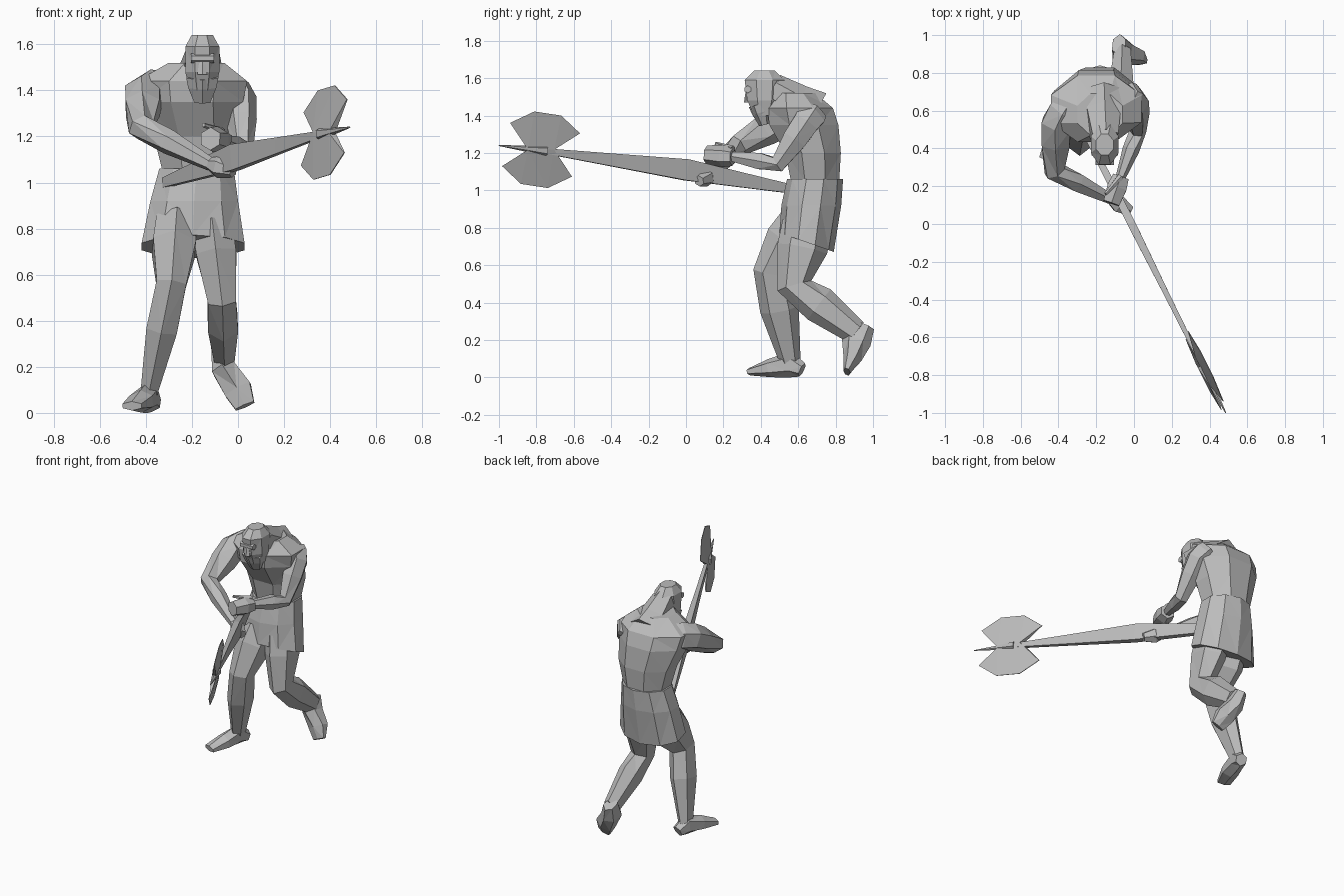
import bpy, bmesh
from mathutils import Vector
from math import cos, sin, pi, radians

default_cube = bpy.data.objects.get("Cube")
if default_cube:
    bpy.data.objects.remove(default_cube)

GREY = (0.5, 0.5, 0.5, 1)
plain_grey = bpy.data.materials.new("plain_grey")
plain_grey.use_nodes = True
plain_grey.diffuse_color = GREY
plain_grey.node_tree.nodes["Principled BSDF"].inputs["Base Color"].default_value = GREY

SIDE, FRONT, UP = Vector((1, 0, 0)), Vector((0, -1, 0)), Vector((0, 0, 1))


def finish(name, bm):
    """Triangulate the part and add it to the scene with flat faces."""
    bmesh.ops.triangulate(bm, faces=bm.faces[:])
    bmesh.ops.recalc_face_normals(bm, faces=bm.faces[:])
    mesh = bpy.data.meshes.new(name)
    bm.to_mesh(mesh)
    bm.free()
    mesh.materials.append(plain_grey)
    part = bpy.data.objects.new(name, mesh)
    bpy.context.collection.objects.link(part)


def loft(name, rings, sides=6, facing=FRONT, level=False, adjust=None):
    """Skin rings of (centre, half width, half depth) along their path."""
    bm = bmesh.new()
    centres = [Vector(centre) for centre, width, depth in rings]
    last = len(rings) - 1
    loops = []
    for i, (centre, width, depth) in enumerate(rings):
        along = (centres[min(i + 1, last)] - centres[max(i - 1, 0)]).normalized()
        if level:
            along = UP
        out = (facing - facing.dot(along) * along).normalized()
        across = along.cross(out)
        loop = []
        for k in range(sides):
            angle = 2 * pi * (k + 0.5) / sides
            corner = centres[i] + across * cos(angle) * width + out * sin(angle) * depth
            if adjust:
                adjust(corner)
            loop.append(bm.verts.new(corner))
        loops.append(loop)
    for lower, upper in zip(loops, loops[1:]):
        for k in range(sides):
            n = (k + 1) % sides
            bm.faces.new((lower[k], lower[n], upper[n], upper[k]))
    bm.faces.new(loops[0])
    bm.faces.new(loops[-1])
    finish(name, bm)


def limb(name, joints, radii, muscle=0.0, flatten=1.0, facing=FRONT):
    """Tube through the joints, swelling by muscle in the upper half of each bone."""
    points = [Vector(joint) for joint in joints]
    rings = [(points[0], radii[0], radii[0] * flatten)]
    for i in range(1, len(points)):
        belly = points[i - 1].lerp(points[i], 0.4)
        swell = (radii[i - 1] + radii[i]) / 2 + muscle
        rings.append((belly, swell, swell * flatten))
        rings.append((points[i], radii[i], radii[i] * flatten))
    loft(name, rings, facing=facing)


# Torso, hunched forward into wide shoulders
loft("torso", [
    ((-0.18, 0.68, 0.95), 0.15, 0.12),
    ((-0.18, 0.69, 1.05), 0.16, 0.14),
    ((-0.18, 0.68, 1.2), 0.2, 0.16),
    ((-0.2, 0.63, 1.35), 0.24, 0.2),
    ((-0.2, 0.61, 1.44), 0.26, 0.19),
    ((-0.18, 0.58, 1.52), 0.13, 0.12),
], sides=8, level=True)


# Tunic skirt with a hem that drops towards the back
def slope_hem(corner):
    if corner.z < 0.8:
        corner.z -= 0.35 * (corner.y - 0.65)


loft("tunic_skirt", [
    ((-0.195, 0.645, 0.72), 0.235, 0.145),
    ((-0.19, 0.67, 0.92), 0.2, 0.16),
    ((-0.18, 0.69, 1.06), 0.17, 0.15),
], sides=10, level=True, adjust=slope_hem)

# Neck and head
head = Vector((-0.155, 0.42, 1.5))
limb("neck", [(-0.17, 0.68, 1.41), head - FRONT * 0.04 + UP * 0.05], [0.13, 0.08])
loft("head", [
    (head - UP * 0.1, 0.06, 0.06),
    (head - UP * 0.02, 0.08, 0.1),
    (head + UP * 0.09, 0.08, 0.115),
    (head + UP * 0.14, 0.05, 0.06),
], sides=8, level=True)

# Face and pointed beard
brow = head + FRONT * 0.09 + UP * 0.04
limb("brow", [brow - SIDE * 0.05, brow + SIDE * 0.05], [0.02, 0.02], facing=UP)
limb("nose", [brow, brow - UP * 0.07], [0.01, 0.025], flatten=0.8)
jaw = head - UP * 0.04 + FRONT * 0.03
limb("beard", [jaw, jaw - UP * 0.11 - FRONT * 0.03], [0.08, 0.04], muscle=0.01, flatten=0.7)

# Right arm reaching across to the handle
right_elbow, right_wrist = Vector((-0.42, 0.28, 1.24)), Vector((-0.12, 0.13, 1.08))
limb("right_arm", [(-0.34, 0.64, 1.41), (-0.41, 0.53, 1.38), right_elbow, right_wrist],
     [0.08, 0.09, 0.06, 0.03], muscle=0.01, facing=UP)
limb("right_hand", [right_wrist, (-0.02, 0.07, 1.05)], [0.03, 0.03], muscle=0.02, facing=UP)

# Left arm folded at the elbow
left_elbow, left_wrist = Vector((0.02, 0.49, 1.14)), Vector((-0.07, 0.25, 1.18))
limb("left_arm", [(-0.04, 0.68, 1.42), (0.01, 0.64, 1.36), left_elbow, left_wrist],
     [0.08, 0.08, 0.05, 0.03], muscle=0.01, flatten=0.9, facing=SIDE)
limb("left_hand", [left_wrist, (-0.12, 0.11, 1.19)], [0.05, 0.05], muscle=0.01, facing=UP)
limb("left_thumb", [left_wrist + UP * 0.04, (-0.15, 0.16, 1.25)], [0.02, 0.01], facing=UP)

# Right leg, planted in front
right_ankle = Vector((-0.39, 0.56, 0.07))
limb("right_leg", [(-0.27, 0.63, 0.82), (-0.29, 0.46, 0.56), right_ankle],
     [0.1, 0.075, 0.04], muscle=0.02, flatten=1.35)
loft("right_foot", [
    ((-0.37, 0.62, 0.04), 0.04, 0.04),
    (right_ankle, 0.05, 0.07),
    ((-0.42, 0.45, 0.05), 0.06, 0.05),
    ((-0.46, 0.34, 0.03), 0.05, 0.02),
], facing=UP)

# Left leg, trailing and pushing off from the toes
left_ankle = Vector((-0.06, 0.91, 0.24))
limb("left_leg", [(-0.11, 0.65, 0.82), (-0.07, 0.58, 0.49), left_ankle],
     [0.1, 0.07, 0.05], muscle=0.015, flatten=1.35)
loft("left_foot", [
    ((-0.08, 0.95, 0.28), 0.04, 0.06),
    (left_ankle - UP * 0.05, 0.06, 0.08),
    ((0, 0.89, 0.1), 0.07, 0.05),
    ((0.03, 0.86, 0.03), 0.05, 0.02),
])


# Axe: the shaft and both blades lie in one slanted plane
def on_axe(y, z):
    return Vector((-0.48 * y + 0.14 * (z - 1.2), y, z))


grip, neck_of_axe = on_axe(0, 1.11), on_axe(-0.75, 1.21)
loft("axe_handle", [
    (on_axe(0.6, 1), 0.02, 0.03),
    (grip, 0.03, 0.08),
    (grip.lerp(neck_of_axe, 0.5), 0.02, 0.05),
    (neck_of_axe, 0.015, 0.02),
], sides=4, facing=UP)
limb("axe_spike", [neck_of_axe, on_axe(-1, 1.24)], [0.03, 0.003], facing=UP)


def axe_blade(name, turn):
    """Fan-shaped plate, thick at the shaft and thin along the outer edge."""
    bm = bmesh.new()
    fan = [(0.07, 0)] + [(0.23, 25 + 37 * step) for step in range(4)] + [(0.07, 180)]
    for side in (-1, 1):
        corners = []
        for reach, degrees in fan:
            angle = radians(degrees + turn)
            thickness = 0.015 if reach < 0.1 else 0.002
            point = on_axe(-0.775 + reach * cos(angle), 1.217 + 0.9 * reach * sin(angle))
            corners.append(bm.verts.new(point + SIDE * side * thickness))
        bm.faces.new(corners)
    bmesh.ops.bridge_loops(bm, edges=bm.edges[:])
    finish(name, bm)


axe_blade("upper_axe_blade", 0)
axe_blade("lower_axe_blade", 180)
